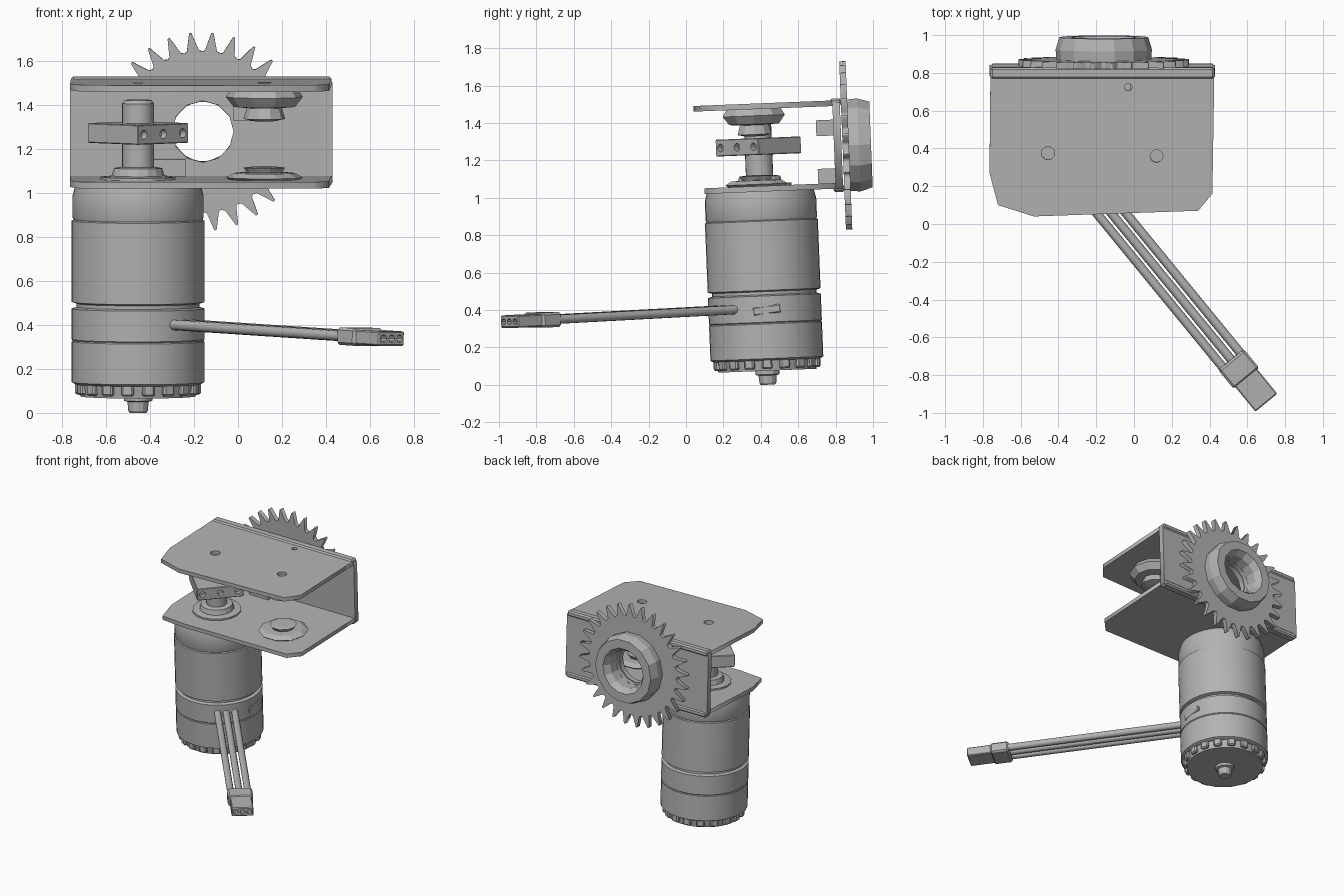
import bpy, bmesh
from math import pi, cos, sin
from mathutils import Matrix, Vector

cube = bpy.data.objects.get("Cube")
if cube:
    bpy.data.objects.remove(cube, do_unlink=True)

grey = bpy.data.materials.new("plain grey")
grey.use_nodes = True
grey.diffuse_color = (0.45, 0.45, 0.45, 1)
grey.node_tree.nodes["Principled BSDF"].inputs["Base Color"].default_value = (0.45, 0.45, 0.45, 1)

move = Matrix.Translation
UPRIGHT = Matrix.Rotation(pi / 2, 4, 'X')
PIVOT = Vector((0, 0.4, 1.25))
# The whole drive unit leans slightly
TILT = move(PIVOT) @ Matrix.Rotation(0.04, 4, 'X') @ move(-PIVOT)


def add(name, mesh, matrix, smooth=False):
    mesh.transform(matrix)
    mesh.materials.clear()
    mesh.materials.append(grey)
    ob = bpy.data.objects.new(name, mesh)
    bpy.context.collection.objects.link(ob)
    if smooth:
        bpy.ops.object.select_all(action='DESELECT')
        ob.select_set(True)
        bpy.context.view_layer.objects.active = ob
        bpy.ops.object.shade_smooth_by_angle(angle=0.6)
    return ob


def from_bmesh(name, bm, matrix, smooth=False):
    bmesh.ops.recalc_face_normals(bm, faces=bm.faces)
    mesh = bpy.data.meshes.new(name)
    bm.to_mesh(mesh)
    bm.free()
    return add(name, mesh, matrix, smooth)


def lathe(name, profile, matrix, sides=32, smooth=True):
    """Revolve (radius, height) pairs round the local z axis."""
    bm = bmesh.new()
    rings = [[bm.verts.new((r * cos(2 * pi * i / sides), r * sin(2 * pi * i / sides), z))
              for i in range(sides)] for r, z in profile]
    for a, b in zip(rings, rings[1:]):
        for i in range(sides):
            j = (i + 1) % sides
            bm.faces.new((a[i], a[j], b[j], b[i]))
    bm.faces.new(rings[0])
    bm.faces.new(rings[-1])
    return from_bmesh(name, bm, matrix, smooth)


def box(name, size, matrix, bevel=0):
    bm = bmesh.new()
    bmesh.ops.create_cube(bm, size=1, matrix=Matrix.Diagonal((*size, 1)))
    if bevel:
        bmesh.ops.bevel(bm, geom=bm.edges[:], offset=bevel, segments=1, affect='EDGES')
    return from_bmesh(name, bm, matrix)


def plate(name, loops, thickness, matrix):
    """Flat plate from an outline and the holes inside it."""
    curve = bpy.data.curves.new(name, 'CURVE')
    curve.dimensions = '2D'
    curve.fill_mode = 'BOTH'
    curve.extrude = thickness / 2
    for loop in loops:
        spline = curve.splines.new('POLY')
        spline.points.add(len(loop) - 1)
        for p, (x, y) in zip(spline.points, loop):
            p.co = (x, y, 0, 1)
        spline.use_cyclic_u = True
    temp = bpy.data.objects.new(name + " outline", curve)
    bpy.context.collection.objects.link(temp)
    mesh = bpy.data.meshes.new_from_object(temp.evaluated_get(bpy.context.evaluated_depsgraph_get()))
    bpy.data.objects.remove(temp, do_unlink=True)
    bm = bmesh.new()
    bm.from_mesh(mesh)
    bmesh.ops.remove_doubles(bm, verts=bm.verts, dist=0.0001)
    return from_bmesh(name, bm, matrix)


def circle(x, y, r, n):
    return [(x + r * cos(2 * pi * i / n), y + r * sin(2 * pi * i / n)) for i in range(n)]


def cut(ob, cutters):
    for c in cutters:
        c.hide_render = True
        mod = ob.modifiers.new("hole", 'BOOLEAN')
        mod.operation = 'DIFFERENCE'
        mod.object = c
        bpy.context.view_layer.objects.active = ob
        bpy.ops.object.modifier_apply(modifier=mod.name)
        bpy.data.objects.remove(c, do_unlink=True)


# Motor can with grooves, and its rear cap and knob
motor = TILT @ move((-0.455, 0.388, 0))
lathe("motor_body", [(0.285, 0.13), (0.302, 0.14), (0.302, 0.325), (0.298, 0.33), (0.302, 0.335),
                     (0.302, 0.475), (0.28, 0.482), (0.28, 0.498), (0.302, 0.505), (0.302, 0.875),
                     (0.294, 0.88), (0.298, 0.89), (0.298, 0.99), (0.285, 1.04)], motor, 40)
lathe("motor_cap", [(0.262, 0.075), (0.275, 0.14)], motor, 40)
for i in range(18):
    box("cap_rib", (0.03, 0.055, 0.055),
        motor @ Matrix.Rotation(2 * pi * i / 18, 4, 'Z') @ move((0.272, 0, 0.112)), 0.008)
lathe("rear_knob", [(0.038, 0.0), (0.045, 0.01), (0.048, 0.05), (0.065, 0.055), (0.065, 0.09)], motor, 12, False)
box("side_vent", (0.03, 0.15, 0.045), motor @ move((0.287, 0.01, 0.4)) @ Matrix.Rotation(0.1, 4, 'X'), 0.006)

# Output shaft with its seat and a square collar turned on edge
lathe("shaft_seat", [(0.17, 1.04), (0.17, 1.075), (0.12, 1.08), (0.11, 1.115), (0.08, 1.12)], motor, 16, False)
lathe("shaft", [(0.073, 1.04), (0.073, 1.41), (0.06, 1.425)], motor, 24)
turn = motor @ move((0, 0, 1.275)) @ Matrix.Rotation(pi / 4, 4, 'Z')
collar = box("collar", (0.325, 0.325, 0.09), turn, 0.004)
cut(collar, [lathe("collar_hole", [(0.021, -0.03), (0.021, 0.03)],
                   turn @ move((x, -0.16, 0)) @ UPRIGHT, 14) for x in (-0.125, 0.0, 0.125)])

# U-shaped bracket: two shelves joined by a back plate
shelf = [(-0.76, 0.8), (-0.765, 0.28), (-0.72, 0.11), (-0.53, 0.05), (0.34, 0.08), (0.415, 0.17), (0.425, 0.8)]
marks = [circle(-0.455, 0.385, 0.035, 12), circle(0.12, 0.37, 0.035, 8), circle(-0.03, 0.735, 0.02, 8)]
plate("top_shelf", [shelf] + marks, 0.03, TILT @ move((0, 0, 1.49)))
low = [(x, max(y, 0.09)) for x, y in shelf]
plate("bottom_shelf", [low], 0.03, TILT @ move((0, 0, 1.048)))
wall = [(-0.765, 1.03), (0.43, 1.03), (0.43, 1.485), (0.42, 1.5), (-0.755, 1.5), (-0.765, 1.485)]
hole = circle(-0.16, 1.265, 0.14, 12)
plate("back_plate", [wall, hole], 0.04, TILT @ move((0, 0.812, 0)) @ UPRIGHT)
for z in (1.035, 1.495):
    box("bracket_rim", (1.185, 0.06, 0.04), TILT @ move((-0.167, 0.81, z)), 0.01)

# Blocks holding the back plate bolts
for x, z in ((-0.32, 1.1), (0.06, 1.36)):
    box("bolt_block", (0.16, 0.1, 0.085), TILT @ move((x, 0.75, z)))

# Idler bearings facing each other between the shelves
for name, z, flip, k in (("upper_bearing", 1.48, -1, 1.0), ("lower_bearing", 1.055, 1, 0.45)):
    steps = [(0.15, 0.0), (0.175, 0.04), (0.14, 0.085), (0.08, 0.09), (0.095, 0.14), (0.05, 0.15)]
    lathe(name, [(r, flip * h * k) for r, h in steps], TILT @ move((0.12, 0.37, z)), 10, False)

# Sprocket and its thick bored hub
TEETH = 28
gear = []
for i in range(TEETH):
    for step, r in ((0.0, 0.365), (0.22, 0.372), (0.52, 0.452), (0.62, 0.452), (0.88, 0.372)):
        a = 2 * pi * (i + step) / TEETH
        gear.append((r * cos(a), r * sin(a)))
axle = TILT @ move((-0.16, 0.855, 1.262)) @ UPRIGHT
bore = circle(0, 0, 0.14, 12)
plate("sprocket", [gear, bore], 0.034, axle)
bm = bmesh.new()
n = 14
section = [(0.14, 0.0), (0.25, 0.0), (0.255, 0.07), (0.235, 0.135), (0.17, 0.135), (0.14, 0.09)]
rings = [[bm.verts.new((r * cos(2 * pi * i / n), r * sin(2 * pi * i / n), -h)) for i in range(n)]
         for r, h in section]
for a, b in zip(rings, rings[1:] + rings[:1]):
    for i in range(n):
        j = (i + 1) % n
        bm.faces.new((a[i], a[j], b[j], b[i]))
from_bmesh("sprocket_hub", bm, axle)

# Three wires leading to a plug
start, end = Vector((-0.27, 0.24, 0.402)), Vector((0.70, -0.945, 0.338))
along = move(start) @ (end - start).to_track_quat('X', 'Z').to_matrix().to_4x4()
length = (end - start).length
lying = Matrix.Rotation(pi / 2, 4, 'Y')
for y in (-0.06, 0, 0.06):
    lathe("wire", [(0.024, 0.0), (0.024, length - 0.2)], along @ move((0, y, 0)) @ lying, 12)
box("plug_sleeve", (0.13, 0.175, 0.08), along @ move((length - 0.23, 0, 0)), 0.012)
plug = box("plug", (0.18, 0.15, 0.066), along @ move((length - 0.09, 0, 0)), 0.006)
cut(plug, [lathe("socket", [(0.017, -0.07), (0.017, 0.02)], along @ move((length, y, 0)) @ lying, 8)
           for y in (-0.047, 0, 0.047)])
